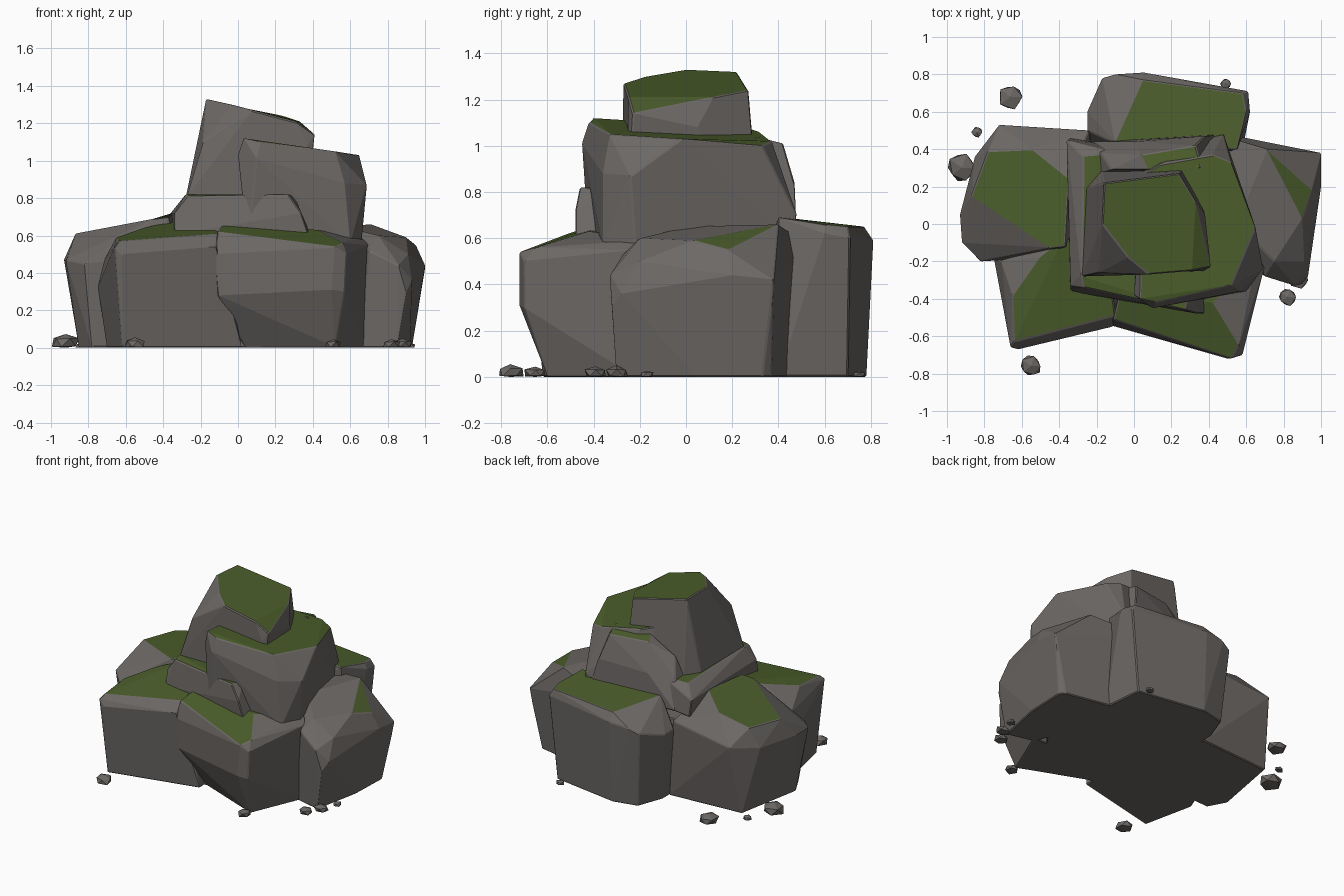
import bpy, bmesh, math, random
from mathutils import Vector

if "Cube" in bpy.data.objects:
    bpy.data.objects.remove(bpy.data.objects["Cube"])
random.seed(4)


def make_material(name, colour):
    mat = bpy.data.materials.new(name)
    mat.use_nodes = True
    mat.diffuse_color = colour
    shader = mat.node_tree.nodes["Principled BSDF"]
    shader.inputs["Base Color"].default_value = colour
    shader.inputs["Roughness"].default_value = 0.9
    return mat


STONE = make_material("stone grey", (0.150, 0.138, 0.130, 1))
MOSS = make_material("moss green", (0.070, 0.110, 0.024, 1))


def finish(name, bm):
    """Turn the bmesh into a flat-shaded object carrying both materials."""
    mesh = bpy.data.meshes.new(name)
    bm.to_mesh(mesh)
    bm.free()
    mesh.materials.append(STONE)
    mesh.materials.append(MOSS)
    obj = bpy.data.objects.new(name, mesh)
    bpy.context.collection.objects.link(obj)
    return obj


def level(z, *outline):
    """Corner points sharing one height."""
    return [(x, y, z) for x, y in outline]


def flat_top(normal, centre):
    return normal.z > 0.93


def side_strip(normal, centre):
    """Sloping strip of moss on the outer shoulder of a boulder."""
    return (normal.z > 0.35 and normal.x > 0.3 and normal.y < 0.2
            and centre.y > 0.05 and centre.z > 0.53)


def boulder(name, points, is_mossy=flat_top):
    """Faceted rock: convex hull of points in hundredths, moss by face rule."""
    bm = bmesh.new()
    for point in points:
        bm.verts.new(Vector(point) / 100)
    hull = bmesh.ops.convex_hull(bm, input=bm.verts[:])
    loose = {v for v in hull["geom_interior"] if isinstance(v, bmesh.types.BMVert)}
    bmesh.ops.delete(bm, geom=list(loose), context="VERTS")
    bmesh.ops.dissolve_limit(bm, angle_limit=math.radians(7),
                             verts=bm.verts[:], edges=bm.edges[:])
    bmesh.ops.recalc_face_normals(bm, faces=bm.faces[:])
    bm.normal_update()
    for face in bm.faces:
        face.material_index = int(is_mossy(face.normal, face.calc_center_median()))
    bevel = finish(name, bm).modifiers.new("worn edges", "BEVEL")
    bevel.width = 0.006
    bevel.segments = 1
    bevel.limit_method = "ANGLE"
    bevel.angle_limit = math.radians(35)
    bevel.material = 0


# Solid core that closes the gaps between the base boulders
boulder("base_core",
        level(0, (-60, -40), (45, -42), (64, -12), (62, 33), (40, 60), (-50, 40))
        + level(52, (-50, -30), (40, -35), (50, 28), (35, 50), (-40, 35)),
        lambda n, c: False)

# Ring of large base boulders
boulder("front_right_block",
        level(0, (4, -41), (52, -60), (68, -22), (0, -20))
        + [(-11, -53, 28), (50, -72, 31), (57, -70, 30), (-13, -54, 50),
           (52, -72, 54), (58, -70, 50), (70, -22, 55), (66, -18, 59)]
        + [(-8, -38, 66), (42, -42, 63), (56, -65, 56), (-11, -51, 62)],
        lambda n, c: n.z > 0.88 and n.x < 0.2)

boulder("front_left_block",
        level(0, (-70, -25), (-62, -62), (2, -47), (0, 0), (-60, 0))
        + [(-75, -18, 33), (-71, -20, 48), (-62, -67, 50), (-66, -66, 54),
           (-12, -55, 54)]
        + [(-65, -38, 59), (-64, -63, 57), (-10, -49, 61), (-15, -10, 68),
           (-38, -8, 67), (-51, -18, 64)],
        lambda n, c: n.z > 0.9)

boulder("left_boulder",
        level(0, (-85, -5), (-78, -18), (-76, 44), (-20, 48), (-20, -15))
        + [(-93, 5, 47), (-92, -10, 47), (-82, -20, 45), (-50, -18, 48),
           (-85, 36, 47), (-72, 53, 50), (-24, 50, 56)]
        + [(-78, 39, 61), (-55, 40, 66), (-35, 24, 72), (-37, -12, 70),
           (-45, -13, 69), (-87, 15, 61)])

boulder("back_boulder",
        level(0, (-20, 55), (-13, 74), (5, 78), (55, 70), (58, 40), (-20, 20))
        + [(-25, 50, 50), (-25, 60, 50), (-17, 78, 55), (-10, 80, 58),
           (5, 81, 59), (61, 71, 60), (62, 60, 62)]
        + [(5, 77, 65), (58, 70, 65), (60, 60, 66), (55, 40, 69), (-10, 43, 69)])

boulder("right_boulder",
        level(0, (93, 33), (92, 5), (85, -30), (65, -25), (35, 48), (90, 37))
        + [(100, 38, 42), (100, 20, 44), (93, -28, 36), (90, -32, 30),
           (86, -33, 44), (70, -28, 52), (75, -20, 60), (30, 52, 58)]
        + [(71, 40, 66), (95, 18, 55), (93, 5, 53), (90, 3, 59),
           (91, -20, 50), (55, 0, 65)],
        side_strip)

# Stacked upper stones
boulder("middle_slab",
        level(60, (-34, -36), (38, -48), (39, -34), (-10, 42), (-35, 46))
        + [(-34, -33, 72), (-36, 45, 72), (34, -48, 72)]
        + [(-27, -34, 81), (27, -46, 82), (30, -37, 81), (-8, 38, 80),
           (-27, 36, 79), (-28, -28, 82)])

boulder("back_ledge",
        level(60, (-26, 25), (-22, 44), (45, 48), (46, 28))
        + [(-18, 38, 80), (-12, 29, 92), (0, 44, 82), (38, 47, 84)]
        + [(4, 37, 101), (33, 42, 101), (36, 30, 104), (8, 29, 103)])

boulder("upper_boulder",
        level(55, (5, -42), (60, -36), (66, -22), (48, 47), (5, 38))
        + [(0, -38, 103), (10, -45, 101), (57, -36, 88), (69, -24, 87),
           (46, 41, 88), (48, 48, 70), (12, 34, 88)]
        + [(3, -40, 112), (12, -42, 110), (52, -33, 105), (65, -2, 103),
           (52, 33, 100), (42, 37, 102), (14, 32, 106), (5, 26, 108)],
        lambda n, c: n.z > 0.88)

boulder("peak_stone",
        level(65, (-30, -28), (-28, 18), (-18, 30), (28, 32), (36, -26))
        + [(-28, -28, 80), (-19, -26, 110), (25, 29, 108), (37, -25, 108),
           (38, 5, 108)]
        + [(-17, 0, 133), (-16, 22, 132), (24, 27, 124), (33, 12, 121),
           (31, -25, 121), (41, -23, 114), (8, -27, 127), (-3, -18, 130)],
        lambda n, c: n.z > 0.7 and n.x > -0.1)


def pebble(name, x, y, radius):
    """Small squat stone resting on the ground."""
    bm = bmesh.new()
    bmesh.ops.create_icosphere(bm, subdivisions=1, radius=radius)
    for v in bm.verts:
        v.co *= random.uniform(0.85, 1.15)
        v.co.z = max(v.co.z * 0.6 + radius * 0.35, 0)
        v.co += Vector((x, y, 0))
    bmesh.ops.dissolve_limit(bm, angle_limit=math.radians(20),
                             verts=bm.verts[:], edges=bm.edges[:])
    finish(name, bm)


# Scattered pebbles around the base
for i, spot in enumerate([(-66, 68, 7), (-84, 49, 3), (-92, 30, 8), (49, 75, 3),
                          (82, -39, 5), (-55, -76, 6), (88, -30, 5), (92, -17, 3),
                          (51, -65, 5)]):
    pebble(f"pebble_{i + 1}", *(value / 100 for value in spot))
